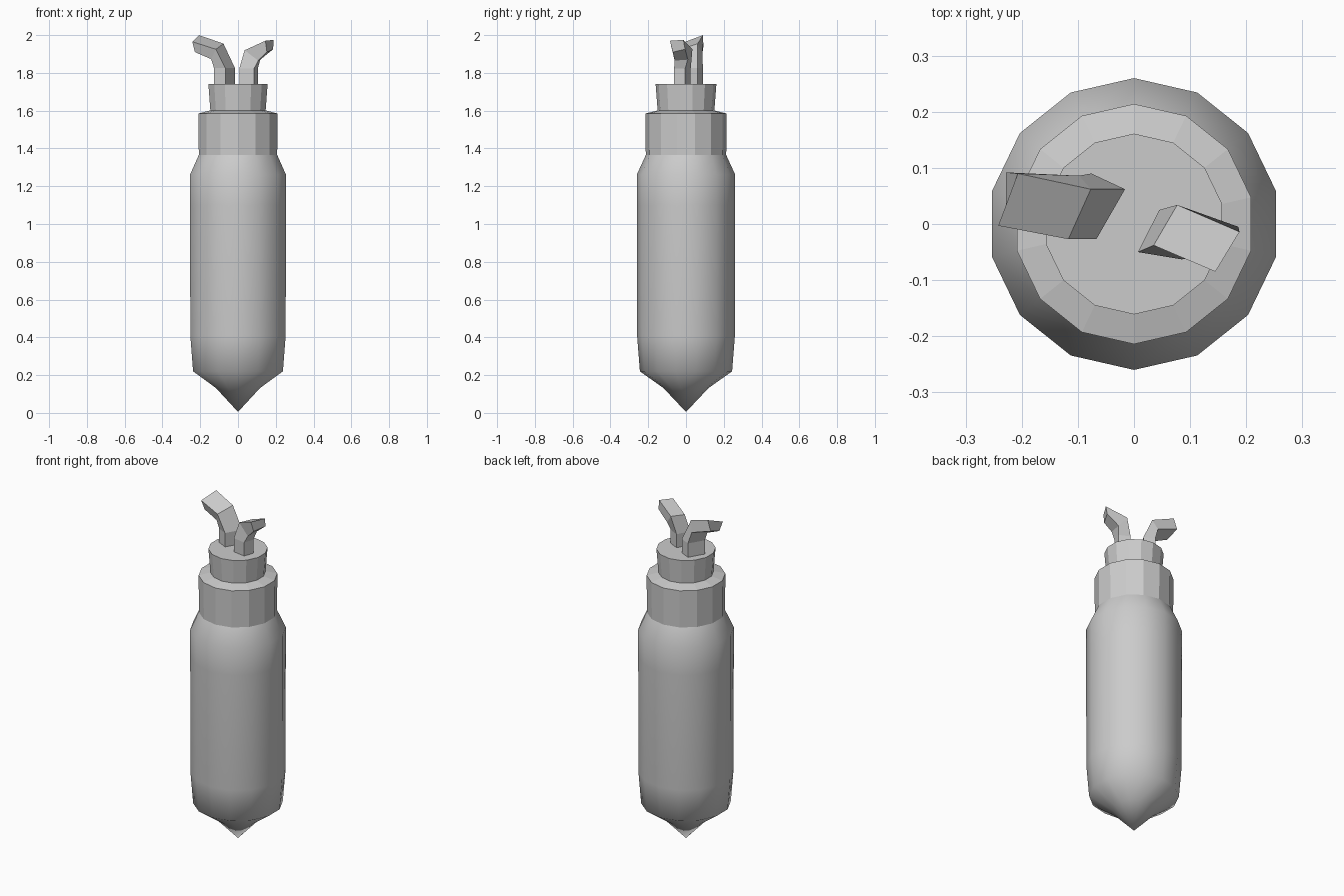
import bpy, bmesh
from math import pi, sin, cos

if "Cube" in bpy.data.objects:
    bpy.data.objects.remove(bpy.data.objects["Cube"])

SIDES = 14


def make_object(name, verts, faces, smooth=False):
    me = bpy.data.meshes.new(name)
    me.from_pydata(verts, [], faces)
    bm = bmesh.new()
    bm.from_mesh(me)
    bmesh.ops.remove_doubles(bm, verts=bm.verts, dist=1e-5)
    bmesh.ops.recalc_face_normals(bm, faces=bm.faces)
    for f in bm.faces:
        f.smooth = smooth
    bm.to_mesh(me)
    bm.free()
    ob = bpy.data.objects.new(name, me)
    bpy.context.collection.objects.link(ob)
    return ob


def bridge(rings, n):
    """Quads between consecutive rings of n points."""
    return [(r * n + i, r * n + (i + 1) % n, (r + 1) * n + (i + 1) % n, (r + 1) * n + i)
            for r in range(rings - 1) for i in range(n)]


def lathe(name, profile, smooth=False, cap=True):
    """Revolve (radius, z) points; one corner points along +y."""
    verts = [(r * cos(pi / 2 + 2 * pi * i / SIDES), r * sin(pi / 2 + 2 * pi * i / SIDES), z)
             for r, z in profile[0 if profile[0][0] else 1:] for i in range(SIDES)]
    rings = len(verts) // SIDES
    faces = bridge(rings, SIDES)
    if not profile[0][0]:                       # pointed bottom
        verts.append((0, 0, profile[0][1]))
        faces += [((i + 1) % SIDES, i, len(verts) - 1) for i in range(SIDES)]
    if cap:
        faces.append(tuple(range((rings - 1) * SIDES, rings * SIDES)))
    return make_object(name, verts, faces, smooth)


def stalk(name, rings):
    """Bent four-sided stem through hand-placed cross-sections."""
    verts = [p for ring in rings for p in ring]
    faces = bridge(len(rings), 4)
    faces += [(3, 2, 1, 0), tuple(range(len(verts) - 4, len(verts)))]
    return make_object(name, verts, faces)


# smooth pointed body
lathe("body", [(0, 0.005), (0.12, 0.132), (0.244, 0.22), (0.259, 0.41),
               (0.26, 1.1), (0.26, 1.262), (0.213, 1.365)], smooth=True, cap=False)

# faceted collar and neck
lathe("collar", [(0.213, 1.365), (0.214, 1.585), (0.148, 1.602)])
lathe("neck", [(0.15, 1.60), (0.161, 1.742)])

# left stalk: each section is two inner corners then two outer corners
left_base = [(-0.016, 0.062), (-0.067, -0.027), (-0.127, 0.003), (-0.076, 0.09)]
stalk("left_stalk", [
    [(x, y, 1.735) for x, y in left_base],
    [(x, y, 1.825) for x, y in left_base],
    [(-0.077, 0.062, 1.955), (-0.117, -0.027, 1.925), (-0.142, 0.0, 1.873), (-0.098, 0.086, 1.895)],
    [(-0.207, 0.09, 2.0), (-0.242, -0.003, 1.965), (-0.228, 0.01, 1.91), (-0.228, 0.092, 1.94)],
])

# right stalk
right_base = [(0.007, -0.05), (0.045, 0.025), (0.105, -0.005), (0.085, -0.063)]
stalk("right_stalk", [
    [(x, y, 1.735) for x, y in right_base],
    [(x, y, 1.823) for x, y in right_base],
    [(0.035, -0.038, 1.92), (0.077, 0.034, 1.925), (0.118, 0.01, 1.87), (0.107, -0.06, 1.865)],
    [(0.145, -0.085, 1.97), (0.188, -0.014, 1.975), (0.186, -0.005, 1.925), (0.153, -0.07, 1.91)],
])
